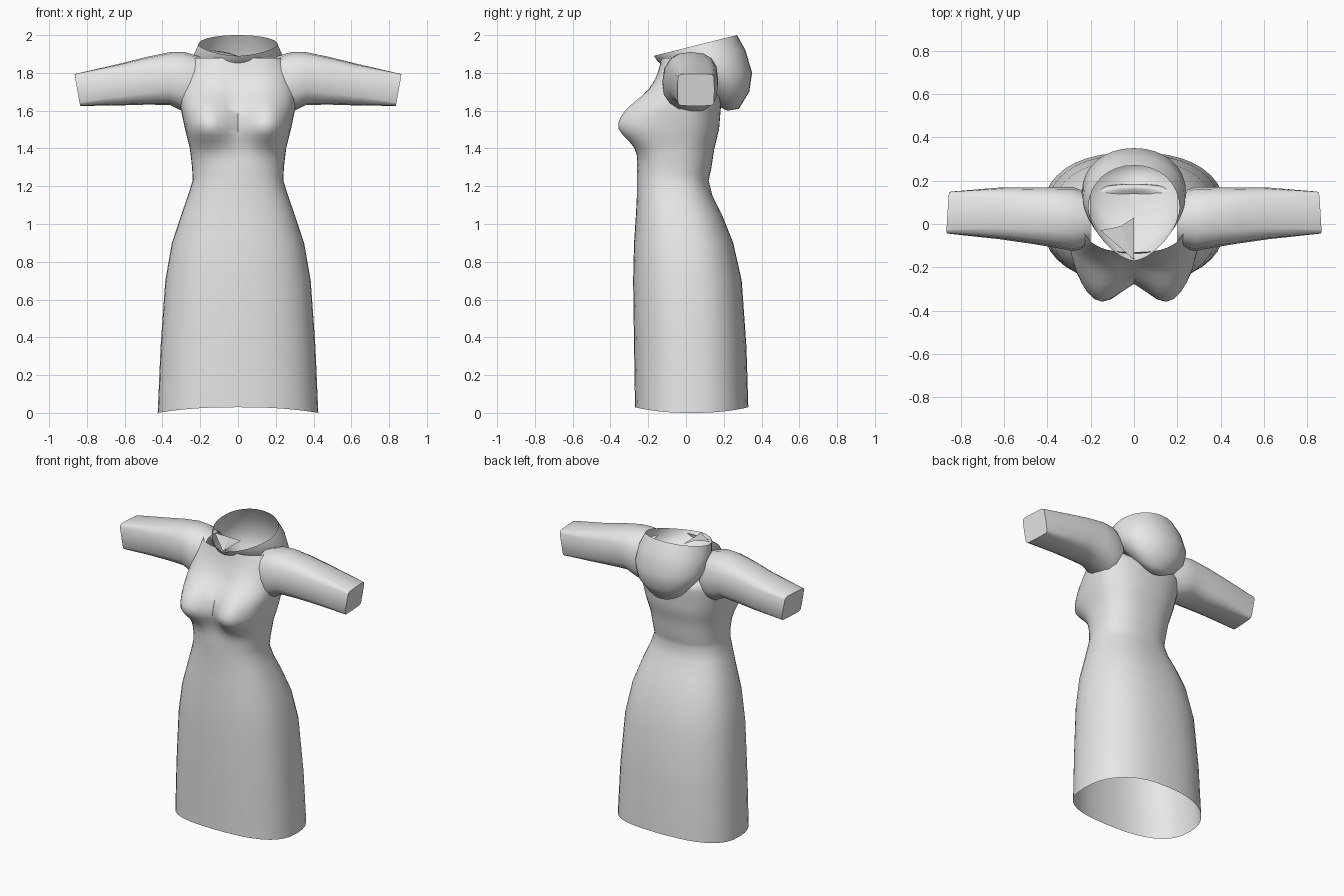
import bpy, bmesh, math

if "Cube" in bpy.data.objects:
    bpy.data.objects.remove(bpy.data.objects["Cube"])

cloth = bpy.data.materials.new("grey_cloth")
cloth.diffuse_color = (0.8, 0.8, 0.8, 1)
cloth.use_nodes = True
cloth.node_tree.nodes["Principled BSDF"].inputs["Base Color"].default_value = cloth.diffuse_color


def power(v, n):
    """Signed power used for superellipse sections."""
    return math.copysign(abs(v) ** (2 / n), v)


def lerp_key(keys, t):
    """Interpolate a table of rows whose first entry is the position."""
    for a, b in zip(keys, keys[1:]):
        if t <= b[0]:
            f = (t - a[0]) / (b[0] - a[0])
            return [p + (q - p) * f for p, q in zip(a, b)]
    return list(keys[-1])


def loft(name, rings, cap_end=False, tip=None, sharp=50):
    """Skin a list of closed point rings, optionally capped or closed to a tip."""
    bm = bmesh.new()
    loops = [[bm.verts.new(p) for p in ring] for ring in rings]
    n = len(loops[0])
    for a, b in zip(loops, loops[1:]):
        for i in range(n):
            j = (i + 1) % n
            bm.faces.new((a[i], a[j], b[j], b[i]))
    if cap_end:
        bm.faces.new(loops[-1])
    if tip:
        t = bm.verts.new(tip)
        for i in range(n):
            bm.faces.new((loops[-1][i], loops[-1][(i + 1) % n], t))
    bmesh.ops.recalc_face_normals(bm, faces=bm.faces)
    return finish(name, bm, sharp)


def finish(name, bm, sharp):
    mesh = bpy.data.meshes.new(name)
    bm.to_mesh(mesh)
    bm.free()
    mesh.materials.append(cloth)
    ob = bpy.data.objects.new(name, mesh)
    bpy.context.collection.objects.link(ob)
    bpy.ops.object.select_all(action='DESELECT')
    ob.select_set(True)
    bpy.context.view_layer.objects.active = ob
    bpy.ops.object.shade_smooth_by_angle(angle=math.radians(sharp))
    return ob


# Dress body: height, half width, front y, back y, drop of the back neckline
body_keys = [
    (0.00, 0.425, -0.27, 0.33, 0), (0.35, 0.41, -0.275, 0.32, 0),
    (0.70, 0.385, -0.28, 0.295, 0), (0.90, 0.35, -0.275, 0.25, 0),
    (1.05, 0.30, -0.265, 0.19, 0), (1.15, 0.265, -0.26, 0.14, 0),
    (1.23, 0.24, -0.26, 0.12, 0), (1.30, 0.243, -0.26, 0.135, 0),
    (1.40, 0.255, -0.25, 0.15, 0), (1.50, 0.28, -0.245, 0.175, 0),
    (1.62, 0.305, -0.215, 0.185, 0), (1.70, 0.31, -0.17, 0.185, 0.03),
    (1.80, 0.29, -0.145, 0.17, 0.11), (1.88, 0.235, -0.13, 0.14, 0.21)]
heights = [k[0] for k in body_keys if k[0] < 1.24]
heights += [1.265 + 0.615 * i / 18 for i in range(19)]
SEG = 40
body = []
for h in heights:
    _, hw, yf, yb, drop = lerp_key(body_keys, h)
    ring = []
    for i in range(SEG):
        a = 2 * math.pi * i / SEG
        s, c = math.sin(a), math.cos(a)
        x = hw * power(s, 2.4)
        y = (yf + yb) / 2 + (yb - yf) / 2 * power(c, 2.4)
        z = h - drop * max(0, c)
        if c < 0:
            # Bust fullness on the front
            dz = (h - 1.53) / (0.17 if h > 1.53 else 0.115)
            dx = (abs(x) - 0.17) / 0.14
            y -= 0.145 * math.exp(-dx * dx - dz * dz) * min(1, -c * 2.5)
        if h == 0:
            # Hem lifts at the front and back centre
            z = 0.03 * c * c
        ring.append((x, y, z))
    body.append(ring)
loft("dress_body", body)

# Sleeves: x, front y, back y, bottom z, top z, squareness
sleeve_keys = [
    (0.20, -0.10, 0.14, 1.59, 1.885, 2.4), (0.28, -0.125, 0.17, 1.59, 1.91, 2.4),
    (0.36, -0.11, 0.17, 1.63, 1.91, 2.5), (0.48, -0.09, 0.168, 1.632, 1.885, 3),
    (0.62, -0.07, 0.168, 1.628, 1.85, 3.5), (0.845, -0.045, 0.15, 1.625, 1.795, 8)]
for side, label in ((1, "right"), (-1, "left")):
    rings = []
    for x, yf, yb, zb, zt, n in sleeve_keys:
        ring = []
        for i in range(16):
            a = 2 * math.pi * i / 16
            cy, cz = power(math.cos(a), n), power(math.sin(a), n)
            slant = (0.015 * cz - 0.006 * cy) if x > 0.8 else 0
            ring.append((side * (x + slant), (yf + yb) / 2 + (yb - yf) / 2 * cy,
                         (zb + zt) / 2 + (zt - zb) / 2 * cz))
        rings.append(ring)
    loft(label + "_sleeve", rings, cap_end=True)

# Lowered hood: front y, back y, half width, front z, back z
hood_keys = [
    (-0.17, 0.27, 0.21, 1.89, 2.00), (-0.15, 0.315, 0.235, 1.86, 1.92),
    (-0.10, 0.35, 0.24, 1.83, 1.80), (-0.03, 0.335, 0.215, 1.81, 1.70),
    (0.03, 0.28, 0.15, 1.78, 1.61), (0.09, 0.22, 0.07, 1.72, 1.60)]
hood = []
for yf, yb, hw, zf, zb in hood_keys:
    ring = []
    yc = yf + (yb - yf) * 0.55
    for i in range(32):
        a = 2 * math.pi * i / 32
        s, c = math.sin(a), math.cos(a)
        n = 2.1 if c > 0 else 1.6
        y = yc + power(c, n) * ((yb - yc) if c > 0 else (yc - yf))
        f = (y - yf) / (yb - yf)
        ring.append((hw * power(s, n), y, zf + (zb - zf) * f))
    hood.append(ring)
loft("hood", hood, tip=(0, 0.16, 1.63))

# Folded collar corner inside the neckline
bm = bmesh.new()
pts = [(0, -0.165, 1.89), (-0.155, -0.03, 1.922), (-0.06, -0.01, 1.91), (0, 0.03, 1.885)]
v = [bm.verts.new(p) for p in pts]
bm.faces.new((v[0], v[2], v[1]))
bm.faces.new((v[0], v[3], v[2]))
finish("collar_fold", bm, 10)
